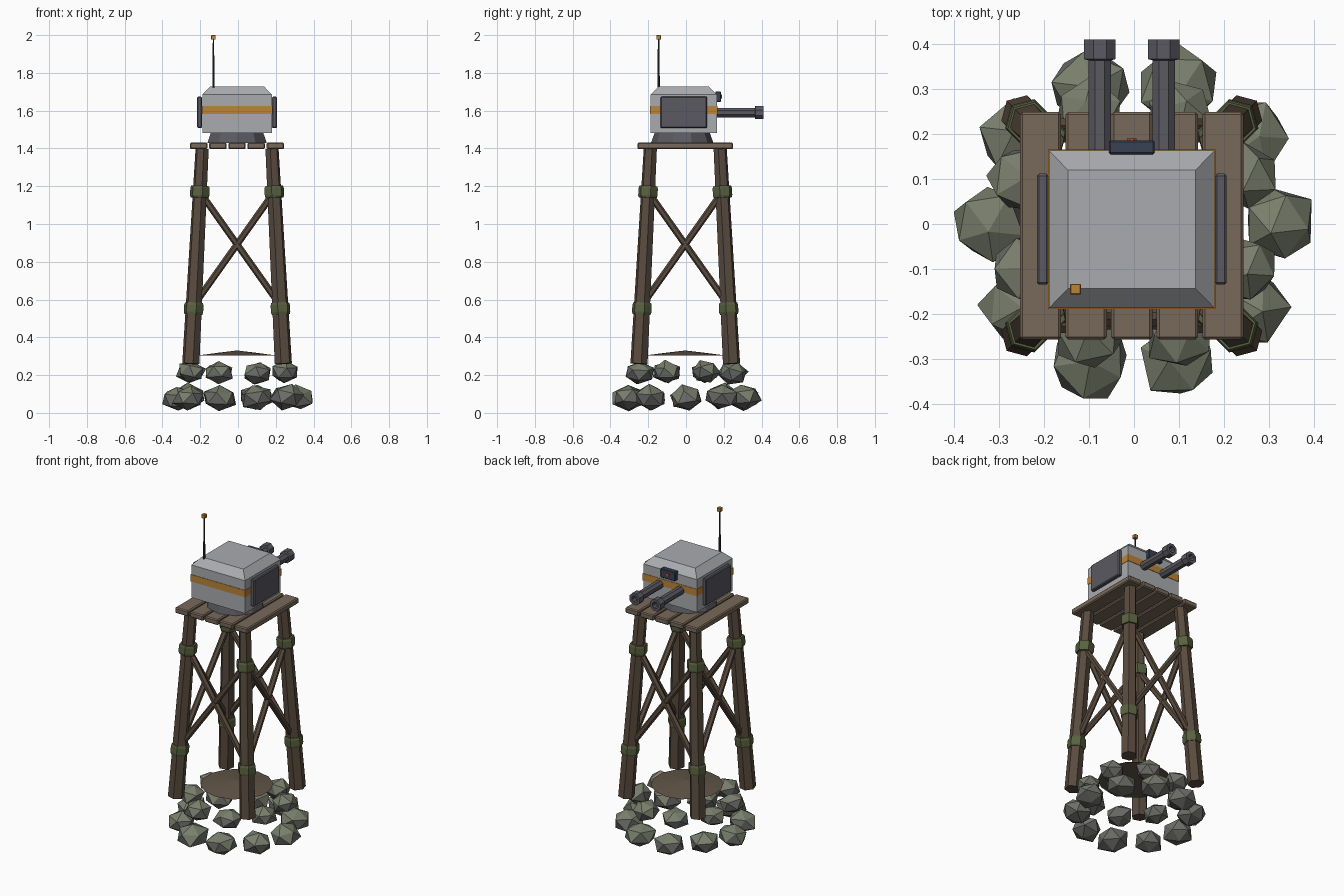
import bpy, bmesh, math, random
from mathutils import Vector, Matrix

if "Cube" in bpy.data.objects:
    bpy.data.objects.remove(bpy.data.objects["Cube"])

random.seed(4)
CX, CY = -0.005, -0.004          # tower axis


def material(name, r, g, b):
    m = bpy.data.materials.new(name)
    m.diffuse_color = (r, g, b, 1)
    m.use_nodes = True
    m.node_tree.nodes["Principled BSDF"].inputs["Base Color"].default_value = m.diffuse_color
    return m


WOOD = material("wood", 0.10, 0.07, 0.048)
PLANK = material("plank_wood", 0.19, 0.14, 0.10)
ROPE = material("mossy_wrap", 0.10, 0.12, 0.05)
DIRT = material("dirt", 0.12, 0.09, 0.065)
STONE = material("stone", 0.15, 0.15, 0.14)
MOSS = material("mossy_stone", 0.19, 0.21, 0.15)
SHELL = material("shell", 0.40, 0.41, 0.43)
DARK = material("dark_metal", 0.10, 0.10, 0.12)
ORANGE = material("orange", 0.50, 0.23, 0.04)
NAVY = material("navy", 0.04, 0.055, 0.09)
RED = material("red_lens", 0.5, 0.06, 0.03)
BLACK = material("antenna_black", 0.03, 0.03, 0.03)


def finish(bm, name, *mats):
    bmesh.ops.recalc_face_normals(bm, faces=bm.faces)
    me = bpy.data.meshes.new(name)
    bm.to_mesh(me)
    bm.free()
    for m in mats:
        me.materials.append(m)
    ob = bpy.data.objects.new(name, me)
    bpy.context.collection.objects.link(ob)
    return ob


def skin(bm, rings):
    """Join successive closed rings with quads and cap both ends."""
    vs = [[bm.verts.new(p) for p in ring] for ring in rings]
    n = len(vs[0])
    for a, b in zip(vs, vs[1:]):
        for i in range(n):
            j = (i + 1) % n
            bm.faces.new((a[i], a[j], b[j], b[i]))
    bm.faces.new(vs[0][::-1])
    bm.faces.new(vs[-1])


def turned(name, p0, p1, profile, n, mat):
    """Faceted turned part from p0 to p1; profile holds (distance fraction, radius)."""
    p0, p1 = Vector(p0), Vector(p1)
    d = p1 - p0
    rot = d.to_track_quat('Z', 'Y').to_matrix()
    rings = []
    for t, r in profile:
        angles = [2 * math.pi * (i + 0.5) / n for i in range(n)]
        rings.append([p0 + d * t + rot @ Vector((r * math.cos(a), r * math.sin(a), 0)) for a in angles])
    bm = bmesh.new()
    skin(bm, rings)
    return finish(bm, name, mat)


def rect_stack(name, levels, mat, cx=CX, cy=CY):
    """Stack of rectangles; levels hold (z, half x, half y)."""
    bm = bmesh.new()
    skin(bm, [[(cx + sx * hx, cy + sy * hy, z) for sx, sy in ((-1, -1), (1, -1), (1, 1), (-1, 1))]
              for z, hx, hy in levels])
    return finish(bm, name, mat)


def box(name, lo, hi, mat, bevel=0.0):
    lo, hi = Vector(lo), Vector(hi)
    bm = bmesh.new()
    bmesh.ops.create_cube(bm, size=1, matrix=Matrix.Translation((lo + hi) / 2) @ Matrix.Diagonal((*(hi - lo), 1)))
    if bevel:
        bmesh.ops.bevel(bm, geom=bm.edges[:], offset=bevel, segments=1, affect='EDGES')
    return finish(bm, name, mat)


def rock(name, x, y, z, rx, rz):
    bm = bmesh.new()
    bmesh.ops.create_icosphere(bm, subdivisions=1, radius=1)
    turn = Matrix.Rotation(random.uniform(0, 6.28), 3, 'Z') @ Matrix.Rotation(random.uniform(-.4, .4), 3, 'X')
    for v in bm.verts:
        p = turn @ v.co * random.uniform(0.9, 1.1)
        v.co = (x + p.x * rx, y + p.y * rx, z + p.z * rz)
    bm.normal_update()
    for f in bm.faces:
        f.material_index = 1 if f.normal.z > 0.3 else 0
    finish(bm, name, STONE, MOSS)


# Two loose rings of boulders
for count, radius, z, rx, rz, start in ((10, 0.32, 0.083, 0.092, 0.068, 0), (8, 0.268, 0.213, 0.08, 0.06, 22.5)):
    for i in range(count):
        a = math.radians(start + 360 * i / count)
        rock(f"rock_{count}_{i}", radius * math.cos(a), radius * math.sin(a), z + random.uniform(-.006, .006),
             rx * random.uniform(0.94, 1.04), rz)

# Shallow dirt mound
turned("dirt_mound", (CX, CY, 0.305), (CX, CY, 0.33), [(0, 0.205), (0.5, 0.11), (1, 0.004)], 14, DIRT)


# Splayed legs with wraps
Z0, Z1 = 0.26, 1.398


def leg_offset(z):
    return 0.245 - 0.06 * (z - Z0) / (Z1 - Z0)


def leg_point(sx, sy, z):
    o = leg_offset(z)
    return Vector((CX + sx * o, CY + sy * o, z))


corners = [(-1, -1), (1, -1), (1, 1), (-1, 1)]
for k, (sx, sy) in enumerate(corners):
    turned(f"leg_{k}", leg_point(sx, sy, Z0), leg_point(sx, sy, Z1), [(0, 0.047), (1, 0.036)], 6, WOOD)
    for zc in (0.552, 1.17):
        turned(f"leg_wrap_{k}_{zc}", leg_point(sx, sy, zc - 0.031), leg_point(sx, sy, zc + 0.031),
               [(0, 0.049), (0.2, 0.053), (0.8, 0.053), (1, 0.049)], 6, ROPE)

# Crossed braces on each side
for k in range(4):
    a, b = corners[k], corners[(k + 1) % 4]
    for tag, (lo, hi) in zip("ab", ((a, b), (b, a))):
        turned(f"brace_{k}{tag}", leg_point(*lo, 0.57), leg_point(*hi, 1.17), [(0, 0.018), (1, 0.018)], 6, WOOD)

# Plank deck
for i in range(5):
    x = CX + (i - 2) * 0.1015
    box(f"deck_plank_{i}", (x - 0.046, CY - 0.253, 1.396), (x + 0.046, CY + 0.253, 1.431), PLANK, 0.006)

# Turret pedestal and housing
TY = -0.012
turned("turret_pedestal", (CX, -0.02, 1.43), (CX, -0.02, 1.485), [(0, 0.165), (1, 0.145)], 10, DARK)
rect_stack("turret_body", [(1.482, 0.184, 0.175), (1.685, 0.184, 0.175), (1.729, 0.142, 0.132)], SHELL, CX, TY)
rect_stack("turret_stripe", [(1.583, 0.1865, 0.1775), (1.626, 0.1865, 0.1775)], ORANGE, CX, TY)

# Side armour panels
for s, side in ((-1, "left"), (1, "right")):
    x = CX + s * 0.198
    box(f"{side}_armour_panel", (x - 0.013, -0.135, 1.508), (x + 0.013, 0.112, 1.674), DARK, 0.005)

# Twin barrels with hollow muzzles
for s, side in ((-1, "left"), (1, "right")):
    x = CX + s * 0.071
    L = 0.27
    turned(f"{side}_barrel", (x, 0.14, 1.59), (x, 0.14 + L, 1.59),
           [(0, 0.027), (0.83, 0.027), (0.84, 0.038), (1, 0.038), (1, 0.02), (0.88, 0.02)], 8, DARK)

# Sensor above the barrels
box("sensor_housing", (CX - 0.051, 0.155, 1.646), (CX + 0.051, 0.186, 1.702), NAVY, 0.004)
turned("sensor_lens", (CX, 0.18, 1.674), (CX, 0.19, 1.674), [(0, 0.013), (1, 0.011)], 8, RED)

# Antenna
turned("antenna", (-0.13, -0.145, 1.69), (-0.13, -0.145, 1.982), [(0, 0.007), (1, 0.004)], 6, BLACK)
box("antenna_tip", (-0.142, -0.157, 1.976), (-0.118, -0.133, 2.0), ORANGE, 0.002)
